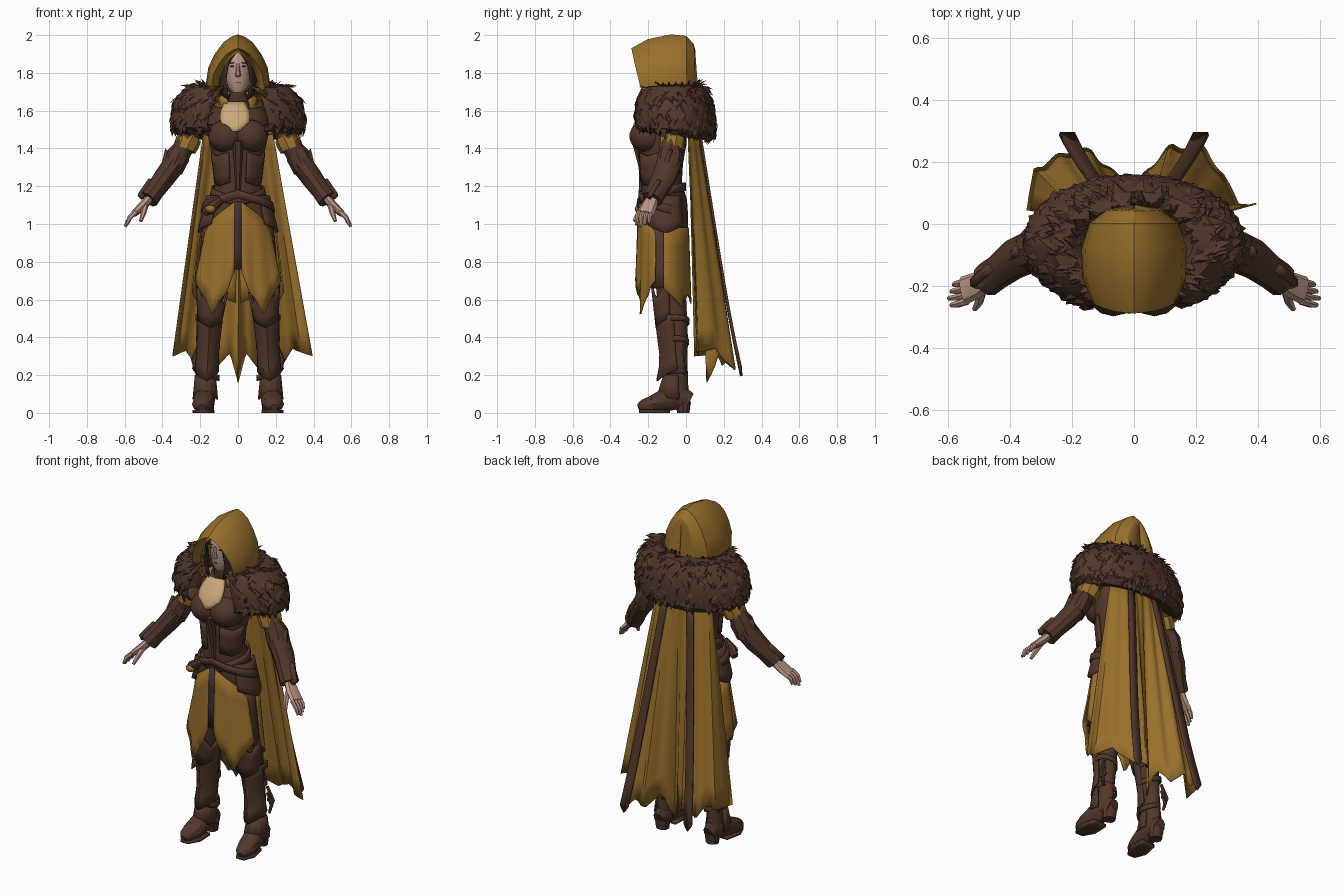
import bpy, bmesh, math, random
from mathutils import Vector

if "Cube" in bpy.data.objects:
    bpy.data.objects.remove(bpy.data.objects["Cube"])

random.seed(4)


def material(name, rgb):
    m = bpy.data.materials.new(name)
    m.diffuse_color = (*rgb, 1)
    m.use_nodes = True
    m.node_tree.nodes["Principled BSDF"].inputs["Base Color"].default_value = m.diffuse_color
    return m


OCHRE = material("ochre cloth", (0.32, 0.162, 0.025))
LEATHER = material("brown leather", (0.082, 0.038, 0.023))
FUR = material("brown fur", (0.084, 0.039, 0.024))
DARK = material("dark hair", (0.04, 0.022, 0.018))
STRIP = material("dusky strip", (0.05, 0.031, 0.036))
SKIN = material("skin", (0.50, 0.31, 0.24))
TAN = material("tan chest", (0.60, 0.39, 0.19))


def interp(pts, x):
    for (x0, y0), (x1, y1) in zip(pts, pts[1:]):
        if x <= x1:
            return y0 + (y1 - y0) * max(0, x - x0) / (x1 - x0)
    return pts[-1][1]


def lerp(a, b, t):
    return a + (b - a) * t


def finish(name, bm, mat, mirror=False, thick=0, angle=35):
    bmesh.ops.recalc_face_normals(bm, faces=bm.faces[:])
    me = bpy.data.meshes.new(name)
    bm.to_mesh(me)
    bm.free()
    me.materials.append(mat)
    ob = bpy.data.objects.new(name, me)
    bpy.context.collection.objects.link(ob)
    bpy.ops.object.select_all(action='DESELECT')
    ob.select_set(True)
    bpy.context.view_layer.objects.active = ob
    bpy.ops.object.shade_smooth_by_angle(angle=math.radians(angle))
    if thick:
        s = ob.modifiers.new("thickness", 'SOLIDIFY')
        s.thickness, s.offset = thick, 0
    if mirror:
        ob.modifiers.new("mirror", 'MIRROR')
    return ob


def loft(name, mat, rings, n=12, mirror=False, flat=False, ref=(0, 1, 0)):
    """Closed skin over rings (x, y, z, half width, half depth)."""
    bm = bmesh.new()
    pts = [Vector(r[:3]) for r in rings]
    rows = []
    for i, r in enumerate(rings):
        t = pts[min(i + 1, len(pts) - 1)] - pts[max(i - 1, 0)]
        t = Vector((0, 0, 1)) if flat else t.normalized()
        u = Vector(ref).cross(t).normalized()
        v = t.cross(u)
        rows.append([bm.verts.new(pts[i] + u * r[3] * math.cos(k * math.tau / n)
                                  + v * r[4] * math.sin(k * math.tau / n)) for k in range(n)])
    for a, b in zip(rows, rows[1:]):
        for k in range(n):
            bm.faces.new((a[k], a[(k + 1) % n], b[(k + 1) % n], b[k]))
    bm.faces.new(rows[0])
    bm.faces.new(rows[-1])
    return finish(name, bm, mat, mirror)


def sheet(name, mat, f, nu, nv, mirror=False, thick=0.008, angle=35):
    """Surface grid f(u, v) with u, v in 0..1."""
    bm = bmesh.new()
    g = [[bm.verts.new(f(i / nu, j / nv)) for i in range(nu + 1)] for j in range(nv + 1)]
    for j in range(nv):
        for i in range(nu):
            bm.faces.new((g[j][i], g[j][i + 1], g[j + 1][i + 1], g[j + 1][i]))
    bmesh.ops.remove_doubles(bm, verts=bm.verts[:], dist=0.0005)
    return finish(name, bm, mat, mirror, thick, angle)


def blob(name, mat, loc, size, mirror=False, n=12):
    bm = bmesh.new()
    bmesh.ops.create_uvsphere(bm, u_segments=n, v_segments=n // 2 + 2, radius=1)
    for v in bm.verts:
        v.co = Vector(loc) + Vector([c * s for c, s in zip(v.co, size)])
    return finish(name, bm, mat, mirror)


def polar(th, cy, rx, ry, z, cx=0):
    return Vector((cx + rx * math.sin(th), cy - ry * math.cos(th), z))


# Torso, corset and hips
loft("torso", LEATHER, [(0, -.11, .90, .15, .10), (0, -.11, .96, .19, .12), (0, -.11, 1.06, .182, .12),
     (0, -.115, 1.13, .155, .12), (0, -.13, 1.22, .115, .108), (0, -.128, 1.32, .125, .112),
     (0, -.128, 1.42, .15, .13), (0, -.12, 1.50, .165, .125), (0, -.1, 1.58, .16, .105),
     (0, -.09, 1.67, .09, .07)], 20, flat=True)
blob("bust_cup", LEATHER, (.066, -.2, 1.465), (.095, .1, .088), True, 14)
sheet("chest", TAN, lambda u, v: Vector((-.016 + (u * 2 - 1) * interp([(0, .055), (.4, .08), (.75, .075), (1, .02)], v),
      interp([(0, -.195), (.6, -.265), (1, -.287)], v) + .015 * (u * 2 - 1) ** 2, lerp(1.645, 1.49, v))), 6, 6)
loft("corset_ridge", LEATHER, [(0, -.235, 1.17, .012, .015), (0, -.24, 1.3, .02, .012),
                               (0, -.27, 1.44, .03, .02)], 6)
sheet("corset_plate", LEATHER, lambda u, v: polar(lerp(.35, 1.5, u), -.13, lerp(.14, .122, v), lerp(.122, .115, v),
      lerp(1.36, 1.2, v) + .04 * abs(u - .5)), 6, 3, True, .01)
for i, (front, side, r, d) in enumerate([(1.12, 1.20, .135, .12), (1.16, 1.06, .182, .122)]):
    sheet("belt_%d" % i, LEATHER, lambda u, v: polar(u * math.pi, -.117, lerp(r, r + .01, v), d + .008 * math.cos(u * 3.14),
          lerp(front, side, math.sin(u * math.pi / 2)) + .02 - .045 * v), 16, 1, True, .01)
sheet("hip_tasset", LEATHER, lambda u, v: polar(lerp(.75, 2.3, u), -.11, lerp(.163, .21, v), lerp(.122, .135, v),
      lerp(1.15, .95 + .09 * abs(u - .55), v)), 8, 4, True, .012)
loft("belt_pouch", LEATHER, [(-.18, -.215, 1.06, .02, .02), (-.145, -.235, 1.085, .033, .028),
                             (-.09, -.24, 1.13, .02, .02)], 8)
blob("pouch_flap", OCHRE, (-.145, -.255, 1.08), (.028, .016, .02), n=8)

# Skirt panels with pointed hems
HEM = [(0, .75), (.18, .63), (.3, .60), (.46, .51), (.62, .6), (1, .70)]
sheet("front_skirt_panel", OCHRE, lambda u, v: polar(lerp(.07, 1.2, u), -.11, lerp(.18, .242, v),
      lerp(.135, .15, v) + .008 * v * math.sin(u * 16), lerp(1.12 - .14 * u, interp(HEM, u), v)), 16, 5, True)
sheet("side_skirt_panel", OCHRE, lambda u, v: polar(lerp(1.5, 3.1, u), -.11, lerp(.2, .24, v),
      lerp(.122, .135, v), lerp(.98, interp([(0, .66), (.5, .56), (.7, .63), (1, .58)], u), v)), 14, 4, True)
sheet("side_lining", LEATHER, lambda u, v: polar(lerp(1.0, 1.6, u), -.11, lerp(.185, .215, v), .13,
      lerp(1.0, .66, v)), 4, 3, True)
sheet("center_strip", STRIP, lambda u, v: Vector(((u - .5) * .036, lerp(-.25, -.262, v),
      lerp(1.12, .76, v))), 1, 3)

# Legs, boots and guards
loft("leg", LEATHER, [(.095, -.09, .95, .08, .08), (.12, -.085, .72, .07, .08), (.145, -.072, .56, .058, .075),
     (.152, -.052, .4, .055, .062), (.163, -.048, .25, .047, .056), (.17, -.045, .12, .047, .058),
     (.172, -.035, .05, .042, .05)], 12, True, True)
loft("boot_foot", LEATHER, [(.168, .018, .06, .035, .05), (.171, -.04, .09, .05, .075),
     (.178, -.11, .068, .058, .063), (.186, -.18, .046, .058, .046), (.19, -.23, .036, .042, .034),
     (.192, -.252, .028, .02, .018)], 10, True, ref=(0, 0, 1))
loft("boot_heel", LEATHER, [(.168, -.015, 0, .038, .034), (.168, -.015, .06, .044, .044)], 10, True, True)
sheet("boot_sole", LEATHER, lambda u, v: Vector((lerp(.175, .188, v) + (u - .5) * interp(
      [(0, .09), (.6, .115), (1, .05)], v), lerp(-.085, -.25, v), .008)), 4, 5, True, .016)
sheet("shin_guard", LEATHER, lambda u, v: polar(lerp(-1.7, 1.7, u), lerp(-.075, -.055, v),
      interp([(0, .065), (.7, .053), (1, .06)], v),
      interp([(0, .075), (.7, .058), (1, .085)], v) + .012 * max(0, 1 - abs(u - .5) * 5),
      lerp(.52, .17 + .06 * abs(u - .5) * 2, v), lerp(.148, .166, v)), 10, 5, True, .012, 20)
sheet("ankle_guard", LEATHER, lambda u, v: polar(lerp(-1.8, 1.8, u), -.055, lerp(.052, .064, v), lerp(.06, .095, v),
      lerp(.2, .09 - .04 * abs(u - .5), v), .173), 8, 2, True, .01, 20)
sheet("knee_guard", LEATHER, lambda u, v: polar(lerp(-1.6, 1.5, u), -.08, lerp(.08, .062, v),
      lerp(.1, .075, v), lerp(.6 + .07 * u + .04 * math.cos(u * 12.5), .45 + .1 * abs(u - .5), v),
      lerp(.138, .148, v)), 12, 3, True, .012, 20)
for i, (z, r) in enumerate(((.19, .056), (.36, .061), (.47, .064))):
    sheet("boot_strap_%d" % i, LEATHER, lambda u, v: polar(u * math.tau, -.052, r, r + .004,
          z + .03 * v + .02 * math.sin(u * 6.28), .158), 12, 1, True, .006)
for i in range(3):
    loft("calf_tassel_%d" % i, LEATHER, [(.205, -.01, .36 - .04 * i, .01, .008), (.235 - .012 * i, .0, .28, .014, .01),
         (.215 + .01 * i, -.005, .2 + .02 * i, .008, .007)], 6, True)

# Arms
loft("upper_arm", LEATHER, [(.19, -.07, 1.6, .06, .06), (.25, -.075, 1.49, .06, .062),
                            (.31, -.085, 1.36, .052, .058), (.34, -.09, 1.3, .045, .05)], 12, True)
loft("sleeve_band", OCHRE, [(.252, -.07, 1.465, .062, .066), (.268, -.075, 1.435, .068, .07),
                            (.284, -.08, 1.395, .062, .066)], 9, True)
loft("elbow_guard", LEATHER, [(.295, -.078, 1.41, .045, .05), (.318, -.082, 1.36, .064, .069),
                              (.35, -.095, 1.285, .058, .067)], 8, True)
loft("bracer", LEATHER, [(.335, -.09, 1.32, .06, .068), (.39, -.115, 1.245, .057, .065),
                         (.44, -.155, 1.175, .05, .056), (.475, -.18, 1.13, .054, .056)], 10, True)
for i, (a, b, tip) in enumerate([((.35, -.09, 1.36), (.42, -.13, 1.25), (.385, -.08, 1.395)),
                                 ((.42, -.13, 1.24), (.53, -.19, 1.155), (.475, -.14, 1.235))]):
    sheet("bracer_fin_%d" % i, LEATHER, lambda u, v: Vector(a).lerp(Vector(b), u) - Vector((.02, .01, .02)) * (1 - v)
          + (Vector(tip) - Vector(a)) * v * (1 - u), 3, 2, True, .025)

# Hands
loft("palm", SKIN, [(.465, -.175, 1.14, .024, .032), (.505, -.197, 1.095, .024, .043),
                    (.55, -.215, 1.055, .018, .046)], 8, True)
for i in range(4):
    y = -.25 + .022 * i
    loft("finger_%d" % i, SKIN, [(.54, y, 1.065, .014, .012), (.572, y - .01, 1.035, .013, .0115),
         (.598 - .008 * abs(i - 1), y - .012, .985 + .01 * abs(i - 1), .008, .008)], 6, True)
loft("thumb", SKIN, [(.49, -.21, 1.1, .017, .017), (.5, -.25, 1.06, .015, .015),
                     (.515, -.275, 1.015, .009, .009)], 6, True)

# Head, face and hair
loft("head", SKIN, [(0, -.168, 1.695, .028, .03), (0, -.152, 1.725, .052, .06), (0, -.14, 1.77, .067, .077),
     (0, -.135, 1.83, .073, .087), (0, -.13, 1.89, .068, .085), (0, -.12, 1.93, .045, .06)], 16, flat=True)
loft("nose", SKIN, [(0, -.218, 1.85, .008, .006), (0, -.228, 1.81, .012, .014), (0, -.222, 1.785, .016, .018),
                    (0, -.212, 1.778, .01, .01)], 6, flat=True)
blob("eye", DARK, (.03, -.214, 1.835), (.012, .0045, .004), True, 8)
blob("brow", DARK, (.032, -.213, 1.853), (.016, .0045, .0025), True, 8)
blob("mouth", STRIP, (0, -.214, 1.748), (.014, .0045, .0025), n=8)
blob("hair_back", DARK, (0, -.1, 1.84), (.088, .085, .105))
sheet("hair_lock", DARK, lambda u, v: Vector((lerp(interp([(0, .004), (.25, .054), (.7, .07), (1, .05)], v),
      interp([(0, .045), (.3, .098), (1, .09)], v), u), -.232 + .06 * u + .015 * v + .005 * math.sin(u * 9),
      lerp(1.92, 1.66 + .03 * u, v))), 5, 6, True, .012)
loft("collar", LEATHER, [(0, -.1, 1.6, .075, .07), (0, -.115, 1.66, .07, .07), (0, -.128, 1.71, .058, .06)],
     12, flat=True)

# Hood: arches swept from the folded rim to the back
ARCH = [(-.88, 0), (-1, .25), (-.92, .5), (-.72, .7), (-.45, .88), (-.2, .965), (0, 1),
        (.2, .965), (.45, .88), (.72, .7), (.92, .5), (1, .25), (.88, 0)]
STATIONS = [(-.235, -.19, .108, 1.91, 1.63), (-.285, -.215, .138, 1.93, 1.66), (-.2, -.16, .162, 1.975, 1.66),
            (-.08, -.08, .166, 2.0, 1.66), (.0, .0, .14, 1.992, 1.67), (.038, .045, .085, 1.95, 1.68),
            (.045, .065, .002, 1.92, 1.68)]


def hood(u, v):
    ax, az = ARCH[round(u * 12)]
    yt, yb, w, zt, zb = STATIONS[round(v * 6)]
    return Vector((ax * w, lerp(yb, yt, az ** .8), lerp(zb, zt, az)))


sheet("hood", OCHRE, hood, 12, 6, angle=28)
sheet("cowl", OCHRE, lambda u, v: polar(lerp(.5, math.pi, u), -.095, lerp(.09, .13, v), lerp(.1, .12, v),
      lerp(1.70, 1.61 + .04 * u, v)), 10, 2, True)

# Fur mantle: rounded collar with a front opening and layered tufts
PROFILE = [(.34, 1.665), (.55, 1.735), (.75, 1.73), (.92, 1.665), (1.0, 1.575), (.99, 1.505), (.86, 1.475), (.6, 1.5)]


def mantle(u, v):
    t = v * 7
    i = min(int(t), 6)
    k, z = (lerp(p, q, t - i) for p, q in zip(PROFILE[i], PROFILE[i + 1]))
    gap = lerp(.25, .48, min(1, v * 1.5))
    th = lerp(gap, math.tau - gap, u)
    front, back = max(0, math.cos(th)), max(0, -math.cos(th))
    return polar(th, -.06, .352 * k, (.214 + .02 * front) * k,
                 z + (.03 * front - .035 * back) * v - .03 * front * (1 - v))


sheet("fur_mantle", FUR, mantle, 40, 14, thick=0.012)
bm = bmesh.new()
for _ in range(520):
    u, v = random.random(), random.uniform(.04, .78)
    p = mantle(u, v)
    side = (mantle(min(u + .01, 1), v) - mantle(max(u - .01, 0), v)).normalized()
    down = (mantle(u, v + .02) - mantle(u, v - .02)).normalized()
    out = side.cross(down)
    if out.dot(p - Vector((0, -.06, 1.55))) < 0:
        out.negate()
    w, l = random.uniform(.016, .03), random.uniform(.04, .065)
    tip = p + down * l + out * random.uniform(.002, .01) + side * random.uniform(-.02, .02)
    a, b, c, d = (bm.verts.new(q) for q in (p - side * w, p + side * w, p + down * l * .5 + out * .012, tip))
    for f in ((a, b, c), (b, d, c), (d, a, c)):
        bm.faces.new(f)
finish("fur_tufts", bm, FUR, angle=40)

# Cape with pleats and a ragged hem, plus two long back straps
CAPE_HEM = [(-1, .3), (-.8, .33), (-.65, .25), (-.45, .3), (-.3, .25), (-.12, .32), (0, .16),
            (.12, .32), (.3, .24), (.5, .27), (.62, .22), (.8, .34), (1, .3)]
CAPE_BACK = [(-1, .035), (-.93, .18), (-.6, .235), (-.4, .235), (-.2, .165), (0, .11), (.15, .185),
             (.35, .25), (.65, .25), (.8, .155), (.9, .06), (1, .075)]


def cape(u, v):
    s = u * 2 - 1
    x = lerp(.175 * s, .345 * s + .05 * max(0, s) ** 6, v)
    y = lerp(.07 - .06 * s * s, interp(CAPE_BACK, s), v) + .01 * math.sqrt(v) * math.sin(s * 24)
    return Vector((x, y, lerp(1.53, interp(CAPE_HEM, s), v)))


sheet("cape", OCHRE, cape, 60, 10, thick=0.006)
sheet("back_strap", LEATHER, lambda u, v: Vector((lerp(.08, .215, v) + (u - .5) * lerp(.04, .052, v),
      lerp(.072, .272, v) + .02 * v ** 5, lerp(1.5, .235, v) - .04 * v * (1 - abs(2 * u - 1)))), 2, 8, True, .012)
